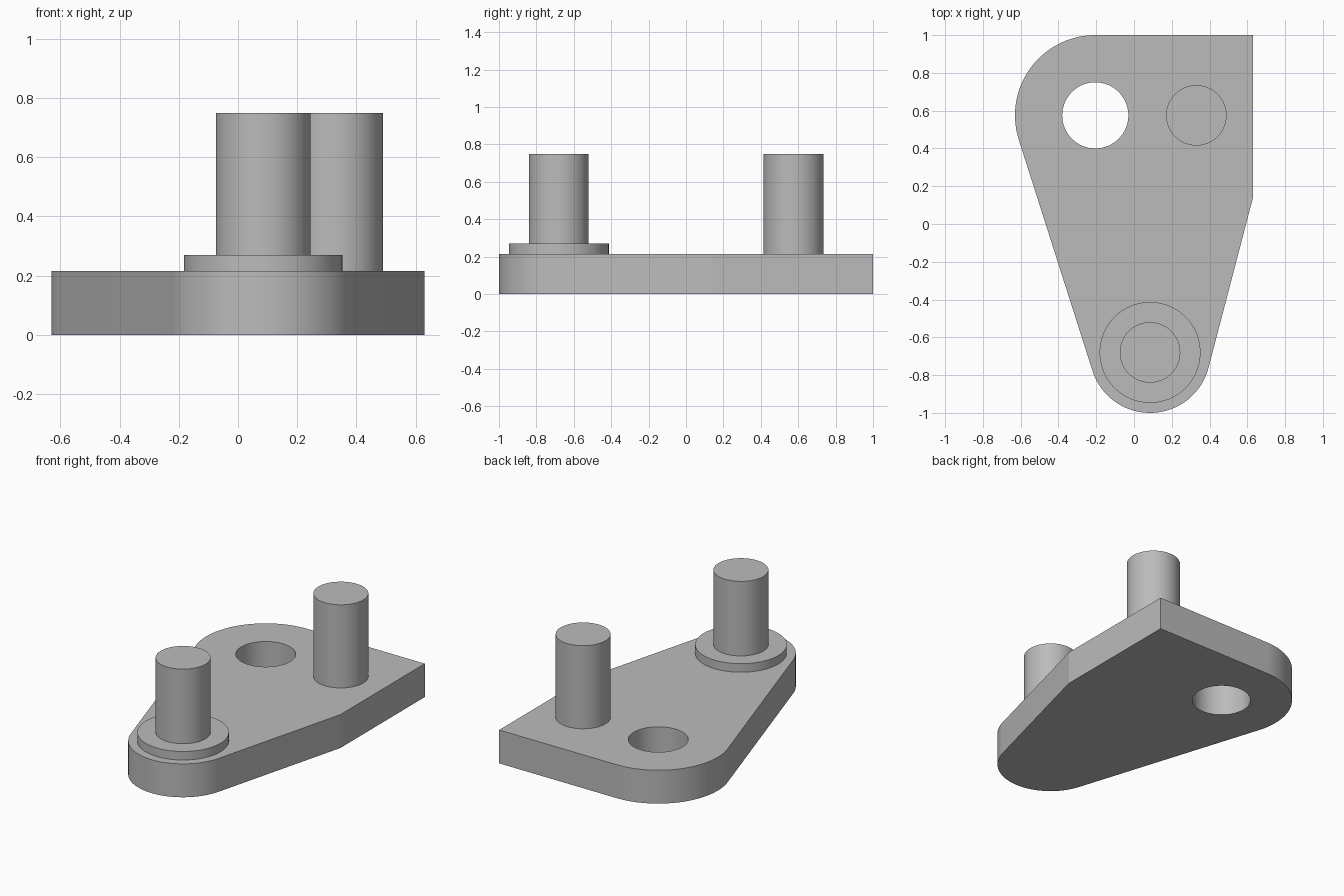
import bpy, bmesh
from math import atan2, acos, cos, sin, pi, radians
from mathutils import Vector

cube = bpy.data.objects.get("Cube")
if cube:
    bpy.data.objects.remove(cube, do_unlink=True)

THICK, COLLAR_TOP, POST_TOP = 0.215, 0.27, 0.75
BIG, BIG_R = Vector((-0.205, 0.575)), 0.425
TIP, TIP_R = Vector((0.085, -0.68)), 0.32
REAR = Vector((0.33, 0.575))
SIDE, BACK, BEND = 0.63, 1.0, 0.14

grey = bpy.data.materials.new("plain_grey")
grey.use_nodes = True
colour = (0.5, 0.5, 0.5, 1)
grey.diffuse_color = colour
grey.node_tree.nodes["Principled BSDF"].inputs["Base Color"].default_value = colour


def arc(centre, radius, start, end, steps):
    angles = [start + (end - start) * i / steps for i in range(steps + 1)]
    return [centre + radius * Vector((cos(a), sin(a))) for a in angles]


def prism(name, outline, bottom, top):
    """Extrude a counter-clockwise outline between two heights."""
    bm = bmesh.new()
    face = bm.faces.new([bm.verts.new((p.x, p.y, bottom)) for p in outline])
    moved = bmesh.ops.extrude_face_region(bm, geom=[face], use_keep_orig=True)["geom"]
    for v in moved:
        if isinstance(v, bmesh.types.BMVert):
            v.co.z = top
    bmesh.ops.recalc_face_normals(bm, faces=bm.faces)
    mesh = bpy.data.meshes.new(name)
    bm.to_mesh(mesh)
    bm.free()
    mesh.materials.append(grey)
    obj = bpy.data.objects.new(name, mesh)
    bpy.context.collection.objects.link(obj)
    return obj


def disc(name, centre, radius, bottom, top):
    return prism(name, arc(centre, radius, 0, 2 * pi, 96)[:-1], bottom, top)


# Plate: two rounded ends joined by tangent edges, with a square back corner
d = TIP - BIG
left = atan2(d.y, d.x) - acos((BIG_R - TIP_R) / d.length) + 2 * pi
e = Vector((SIDE, BEND)) - TIP
right = atan2(e.y, e.x) - acos(TIP_R / e.length) + 2 * pi
outline = arc(BIG, BIG_R, pi / 2, left, 40) + arc(TIP, TIP_R, left, right, 48)
outline += [Vector((SIDE, BEND)), Vector((SIDE, BACK))]
plate = prism("plate", outline, 0, THICK)

# Through hole
cutter = disc("hole_cutter", BIG, 0.175, -0.1, THICK + 0.1)
cutter.hide_render = True
cut = plate.modifiers.new("hole", 'BOOLEAN')
cut.operation, cut.solver, cut.object = 'DIFFERENCE', 'EXACT', cutter
bpy.context.view_layer.objects.active = plate
bpy.ops.object.modifier_apply(modifier=cut.name)
bpy.data.objects.remove(cutter, do_unlink=True)

# Collar and posts
parts = [plate,
         disc("front_collar", TIP, 0.267, THICK, COLLAR_TOP),
         disc("front_post", TIP, 0.16, COLLAR_TOP, POST_TOP),
         disc("rear_post", REAR, 0.16, THICK, POST_TOP)]

# Smooth curved walls, keep rims sharp
bpy.ops.object.select_all(action='DESELECT')
for part in parts:
    part.select_set(True)
bpy.ops.object.shade_smooth_by_angle(angle=radians(12))
